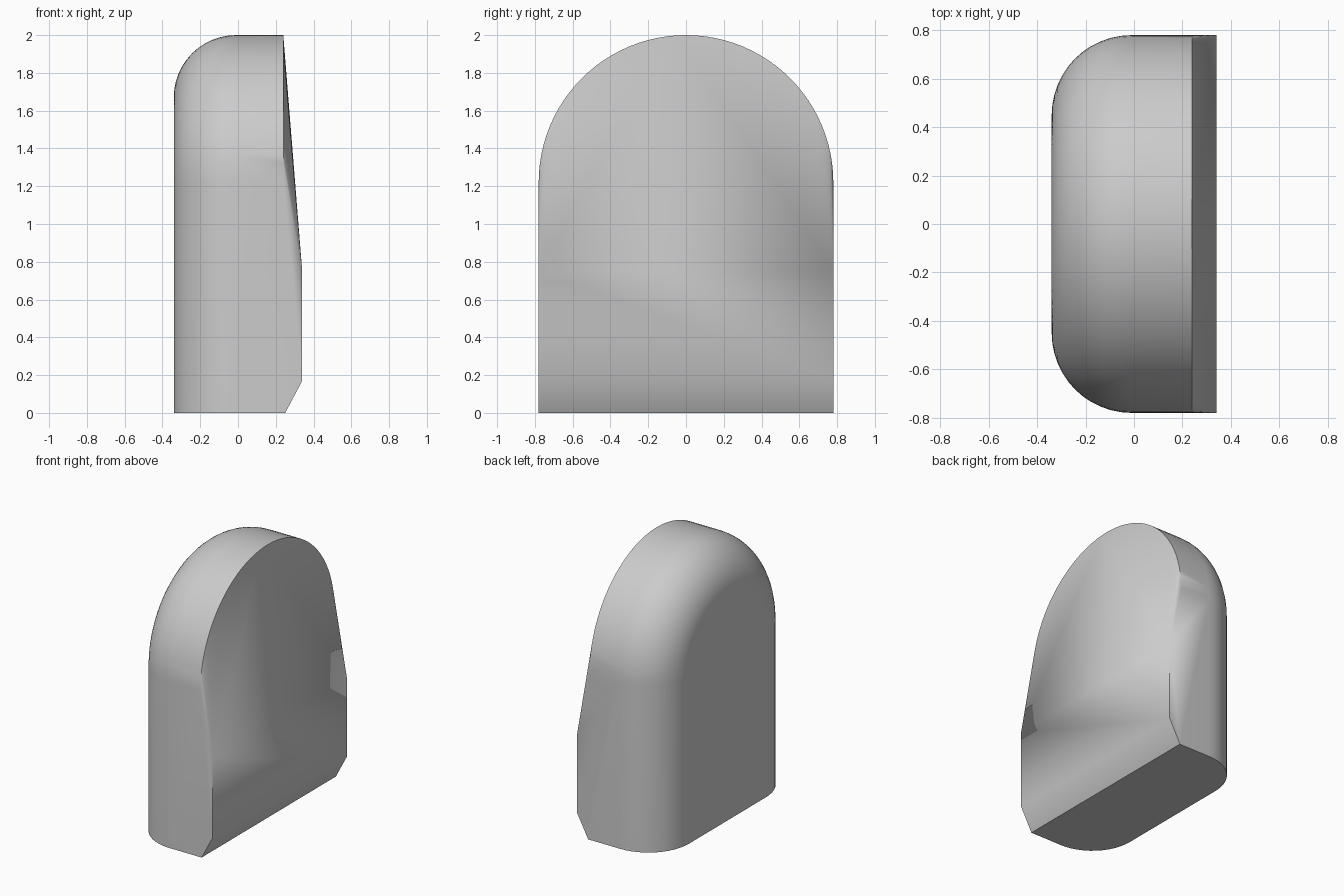
import bpy, bmesh, math

cube = bpy.data.objects.get("Cube")
if cube:
    bpy.data.objects.remove(cube, do_unlink=True)

HALF_W, HALF_T, HEIGHT = 0.78, 0.34, 2.0
SPRING = HEIGHT - HALF_W      # height where the arch begins
ROUND = 0.33                  # rounding of the -x rim
RIM_X = 0.24                  # where the arch meets the sloped face
ARC_STEPS, ROUND_STEPS = 48, 12


def arch(x, inset):
    """Arched outline in the y-z plane at x, shrunk by inset."""
    r = HALF_W - inset
    pts = [(x, -r, 0), (x, r, 0)]
    for i in range(ARC_STEPS + 1):
        a = math.pi * i / ARC_STEPS
        pts.append((x, r * math.cos(a), SPRING + r * math.sin(a)))
    return pts


# Rounded back rim, then the straight arched wall
points = []
for i in range(ROUND_STEPS + 1):
    a = math.pi / 2 * i / ROUND_STEPS
    points += arch(-HALF_T + ROUND * (1 - math.cos(a)), ROUND * (1 - math.sin(a)))
points += arch(RIM_X, 0)

# Thick lower part with its bottom chamfer
for x, z in ((0.25, 0), (HALF_T, 0.17), (HALF_T, 0.75)):
    points += [(x, side * HALF_W, z) for side in (-1, 1)]

# Close the convex block and merge its flat areas
bm = bmesh.new()
for p in points:
    bm.verts.new(p)
bmesh.ops.remove_doubles(bm, verts=bm.verts[:], dist=0.0001)
hull = bmesh.ops.convex_hull(bm, input=bm.verts[:])
loose = [v for v in bm.verts if not v.link_faces]
bmesh.ops.delete(bm, geom=loose, context='VERTS')
bmesh.ops.dissolve_limit(bm, angle_limit=0.005, verts=bm.verts[:], edges=bm.edges[:])
bmesh.ops.recalc_face_normals(bm, faces=bm.faces[:])
mesh = bpy.data.meshes.new("arched_block")
bm.to_mesh(mesh)
bm.free()

block = bpy.data.objects.new("arched_block", mesh)
bpy.context.collection.objects.link(block)

# Plain grey material
color = (0.6, 0.6, 0.6, 1)
grey = bpy.data.materials.new("light_grey")
grey.use_nodes = True
grey.diffuse_color = color
grey.node_tree.nodes["Principled BSDF"].inputs["Base Color"].default_value = color
mesh.materials.append(grey)

# Smooth curves, sharp edges
bpy.ops.object.select_all(action='DESELECT')
block.select_set(True)
bpy.context.view_layer.objects.active = block
bpy.ops.object.shade_smooth_by_angle(angle=math.radians(30))
